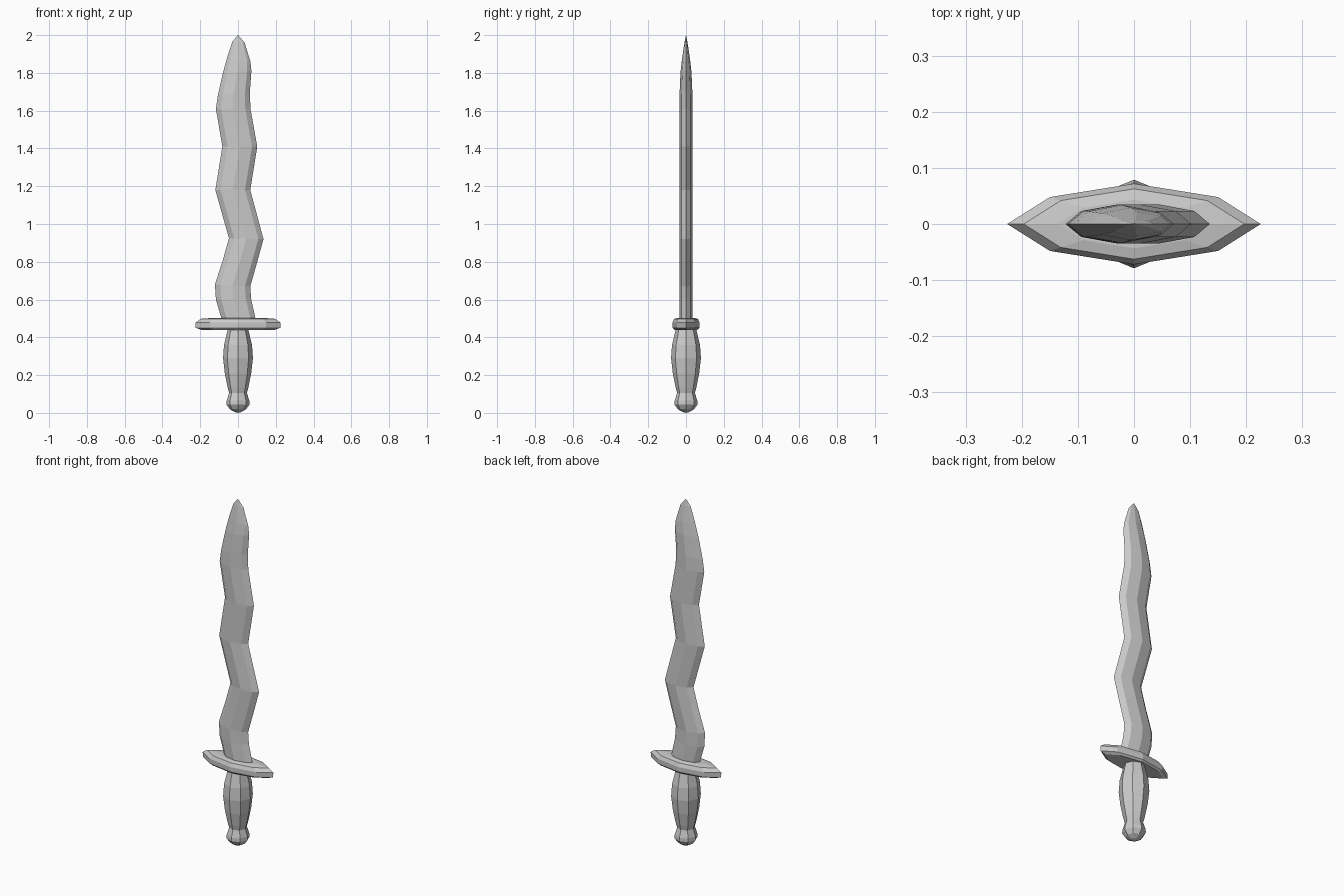
import bpy
import bmesh
import math


def loft(name, rings):
    """Skin equal-length rings of points with flat quads; cap both ends."""
    bm = bmesh.new()
    loops = [[bm.verts.new(p) for p in ring] for ring in rings]
    n = len(loops[0])
    for a, b in zip(loops, loops[1:]):
        for i in range(n):
            j = (i + 1) % n
            bm.faces.new((a[i], a[j], b[j], b[i]))
    bm.faces.new(loops[0][::-1])
    bm.faces.new(loops[-1])
    bmesh.ops.remove_doubles(bm, verts=bm.verts, dist=0.0002)
    bmesh.ops.recalc_face_normals(bm, faces=bm.faces)
    mesh = bpy.data.meshes.new(name)
    bm.to_mesh(mesh)
    bm.free()
    obj = bpy.data.objects.new(name, mesh)
    bpy.context.collection.objects.link(obj)
    return obj


# Wavy blade: left x, left z, right x, right z, half thickness
blade_stations = [
    (-0.085, 0.49, 0.095, 0.49, 0.035),
    (-0.117, 0.60, 0.07, 0.60, 0.035),
    (-0.122, 0.68, 0.065, 0.67, 0.035),
    (-0.08, 0.81, 0.102, 0.80, 0.035),
    (-0.048, 0.925, 0.135, 0.92, 0.035),
    (-0.12, 1.18, 0.065, 1.18, 0.035),
    (-0.083, 1.41, 0.102, 1.41, 0.035),
    (-0.117, 1.61, 0.066, 1.61, 0.035),
    (-0.107, 1.68, 0.063, 1.70, 0.034),
    (-0.08, 1.80, 0.071, 1.81, 0.029),
    (-0.055, 1.89, 0.066, 1.86, 0.021),
    (-0.03, 1.965, 0.035, 1.96, 0.008),
    (-0.003, 1.998, 0.003, 1.998, 0.001),
]
# Eight-sided blade section: position across width, thickness factor
section = [(0, 0), (0.15, -0.66), (0.5, -1), (0.85, -0.66),
           (1, 0), (0.85, 0.66), (0.5, 1), (0.15, 0.66)]
loft("blade", [[(lx + (rx - lx) * u, t * v, lz + (rz - lz) * u) for u, v in section]
               for lx, lz, rx, rz, t in blade_stations])

# Pointed eight-sided crossguard with bevelled rims
guard_outline = [(-0.226, 0), (-0.15, -0.048), (0, -0.072), (0.15, -0.048),
                 (0.226, 0), (0.15, 0.048), (0, 0.072), (-0.15, 0.048)]
guard_profile = [(0.86, 0.44), (0.99, 0.45), (1.0, 0.478), (0.87, 0.498), (0.6, 0.503)]
loft("crossguard", [[(x * s, y * s, z) for x, y in guard_outline]
                    for s, z in guard_profile])

# Turned octagonal grip with rounded pommel: radius, z
grip_profile = [(0.018, 0.005), (0.044, 0.02), (0.061, 0.045), (0.06, 0.065),
                (0.047, 0.105), (0.055, 0.135), (0.07, 0.21), (0.079, 0.29),
                (0.074, 0.36), (0.057, 0.43), (0.053, 0.45)]
loft("grip", [[(r * math.cos(k * math.pi / 4), r * math.sin(k * math.pi / 4), z)
               for k in range(8)] for r, z in [(0.0, 0.0)] + grip_profile])
